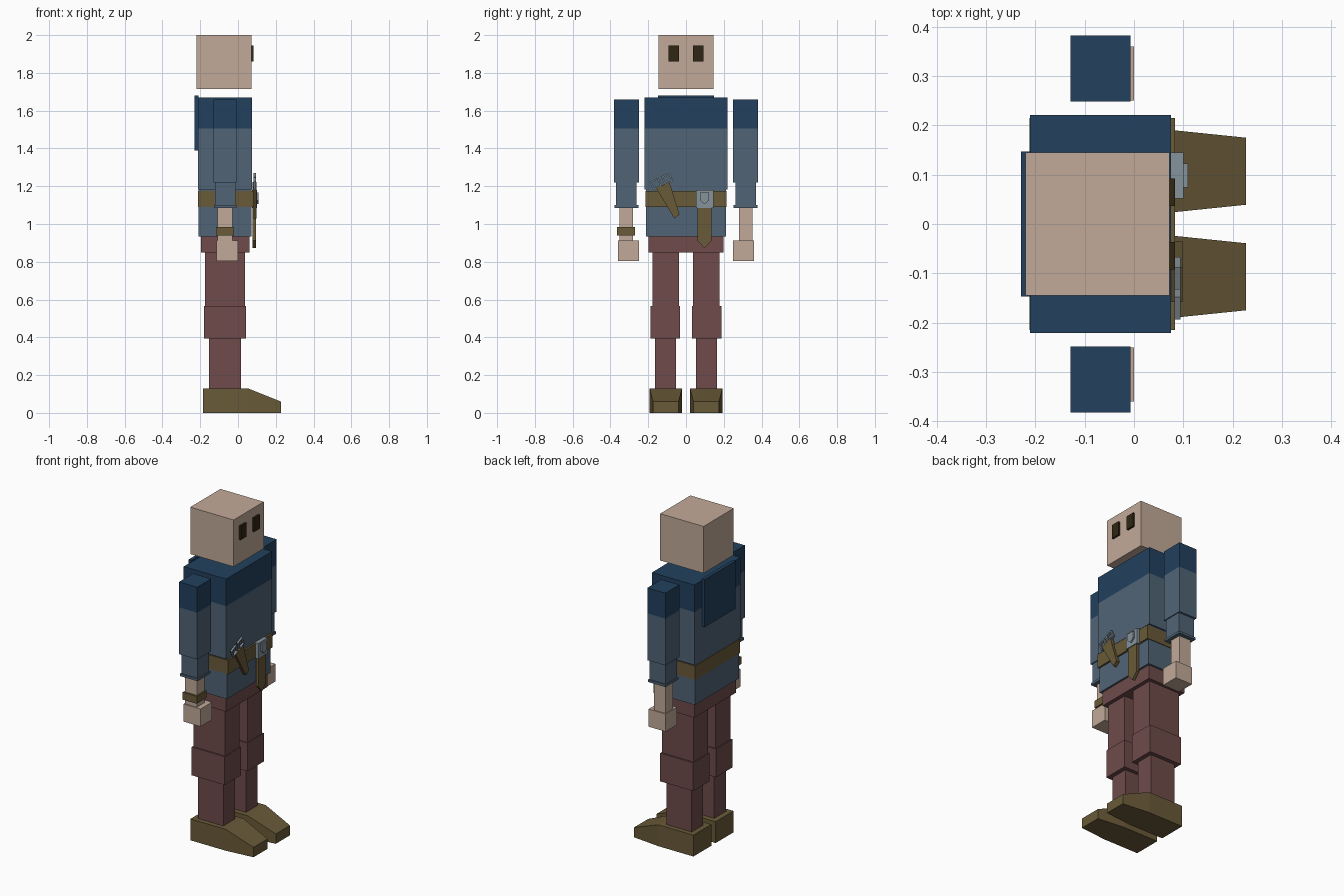
import bpy, bmesh, math
from mathutils import Matrix, Vector

if "Cube" in bpy.data.objects:
    bpy.data.objects.remove(bpy.data.objects["Cube"])


def material(name, r, g, b):
    """Flat colour from 0-255 sRGB, stored as linear values."""
    def lin(c):
        c /= 255
        return c / 12.92 if c <= 0.04045 else ((c + 0.055) / 1.055) ** 2.4
    m = bpy.data.materials.new(name)
    m.diffuse_color = (lin(r), lin(g), lin(b), 1)
    m.use_nodes = True
    m.node_tree.nodes["Principled BSDF"].inputs["Base Color"].default_value = m.diffuse_color
    return m


SKIN = material("skin", 194, 170, 153)
NAVY = material("dark_blue_cloth", 34, 65, 94)
SLATE = material("slate_blue_cloth", 80, 100, 118)
MAROON = material("maroon_cloth", 110, 75, 74)
LEATHER = material("brown_leather", 105, 90, 56)
STEEL = material("grey_steel", 134, 146, 155)
EYE = material("dark_eye", 48, 38, 18)


def finish(name, bm, mat):
    bmesh.ops.recalc_face_normals(bm, faces=bm.faces)
    mesh = bpy.data.meshes.new(name)
    bm.to_mesh(mesh)
    bm.free()
    mesh.materials.append(mat)
    ob = bpy.data.objects.new(name, mesh)
    bpy.context.collection.objects.link(ob)
    return ob


def box(name, mat, x, y, z):
    """Box from (min, max) pairs."""
    bm = bmesh.new()
    bmesh.ops.create_cube(bm, size=1)
    for v in bm.verts:
        v.co = [lo + (hi - lo) * (c + 0.5) for c, (lo, hi) in zip(v.co, (x, y, z))]
    return finish(name, bm, mat)


def plate(name, mat, outline, x0, x1):
    """Extrude a (y, z) outline along x."""
    bm = bmesh.new()
    face = bm.faces.new([bm.verts.new((x0, y, z)) for y, z in outline])
    ext = bmesh.ops.extrude_face_region(bm, geom=[face])
    bmesh.ops.translate(bm, vec=(x1 - x0, 0, 0),
                        verts=[g for g in ext["geom"] if isinstance(g, bmesh.types.BMVert)])
    return finish(name, bm, mat)


def pair(name, mat, x, y, z):
    """The same box on both sides of the body; y is given for the +y side."""
    box("left_" + name, mat, x, y, z)
    box("right_" + name, mat, x, (-y[1], -y[0]), z)


# Head and eyes
box("head", SKIN, (-0.22, 0.072), (-0.145, 0.145), (1.715, 2.0))
pair("eye", EYE, (0.06, 0.083), (0.036, 0.092), (1.86, 1.945))

# Torso, belt and hood panel on the back
box("yoke", NAVY, (-0.211, 0.075), (-0.221, 0.221), (1.505, 1.67))
box("shirt", SLATE, (-0.211, 0.075), (-0.221, 0.221), (1.183, 1.505))
box("tunic_skirt", SLATE, (-0.208, 0.072), (-0.211, 0.211), (0.935, 1.183))
box("belt", LEATHER, (-0.212, 0.083), (-0.215, 0.215), (1.09, 1.175))
box("hood_panel", NAVY, (-0.229, -0.209), (-0.147, 0.147), (1.39, 1.68))

# Arms
pair("shoulder", NAVY, (-0.129, -0.007), (0.248, 0.382), (1.505, 1.66))
pair("upper_sleeve", SLATE, (-0.129, -0.007), (0.248, 0.382), (1.22, 1.505))
pair("lower_sleeve", SLATE, (-0.122, -0.013), (0.261, 0.37), (1.1, 1.22))
pair("cuff", SLATE, (-0.127, -0.008), (0.252, 0.378), (1.086, 1.1))
pair("forearm", SKIN, (-0.109, -0.03), (0.28, 0.353), (0.91, 1.09))
pair("hand", SKIN, (-0.115, 0.0), (0.25, 0.36), (0.805, 0.912))
box("wristband", LEATHER, (-0.117, -0.022), (-0.365, -0.27), (0.94, 0.985))

# Trousers
box("hips", MAROON, (-0.196, 0.06), (-0.199, 0.199), (0.85, 0.936))
pair("thigh", MAROON, (-0.174, 0.037), (0.037, 0.178), (0.565, 0.85))
pair("knee", MAROON, (-0.18, 0.042), (0.031, 0.188), (0.395, 0.567))
pair("shin", MAROON, (-0.153, 0.016), (0.053, 0.164), (0.125, 0.395))

# Shoes: side profile with a sloped, narrowing toe
for side, name in ((1, "left_shoe"), (-1, "right_shoe")):
    stations = [(-0.185, 0.13, 0.086), (0.052, 0.13, 0.086), (0.227, 0.06, 0.068)]
    bm = bmesh.new()
    rings = []
    for x, top, half in stations:
        corners = ((-half, 0), (half, 0), (half, top), (-half, top))
        rings.append([bm.verts.new((x, side * 0.107 + y, z)) for y, z in corners])
    for a, b in zip(rings, rings[1:]):
        for i in range(4):
            j = (i + 1) % 4
            bm.faces.new((a[i], a[j], b[j], b[i]))
    bm.faces.new(rings[0])
    bm.faces.new(rings[-1])
    finish(name, bm, LEATHER)

# Buckle with shield emblem and hanging strap
box("buckle", STEEL, (0.075, 0.1), (0.052, 0.145), (1.085, 1.18))
plate("shield_emblem", STEEL, [(0.074, 1.168), (0.123, 1.168), (0.123, 1.125),
                               (0.098, 1.105), (0.074, 1.125)], 0.098, 0.109)
plate("belt_strap", LEATHER, [(0.061, 1.1), (0.136, 1.1), (0.136, 0.912),
                              (0.098, 0.872), (0.061, 0.912)], 0.078, 0.095)

# Slanted sheath with two square tool grips
plate("sheath", LEATHER, [(-0.158, 1.19), (-0.088, 1.222), (-0.034, 1.05),
                          (-0.062, 1.03)], 0.076, 0.098)
for i, (cy, cz) in enumerate(((-0.16, 1.212), (-0.1, 1.238))):
    bm = bmesh.new()
    turn = Matrix.Rotation(math.radians(25), 4, "X")
    for k in range(4):
        spin = turn @ Matrix.Rotation(k * math.pi / 2, 4, "X")
        bar = (Matrix.Translation((0.088, cy, cz)) @ spin
               @ Matrix.Translation((0, 0, 0.021))
               @ Matrix.Diagonal((0.012, 0.05, 0.008, 1)))
        bmesh.ops.create_cube(bm, size=1, matrix=bar)
    finish("tool_grip_%d" % (i + 1), bm, STEEL)
